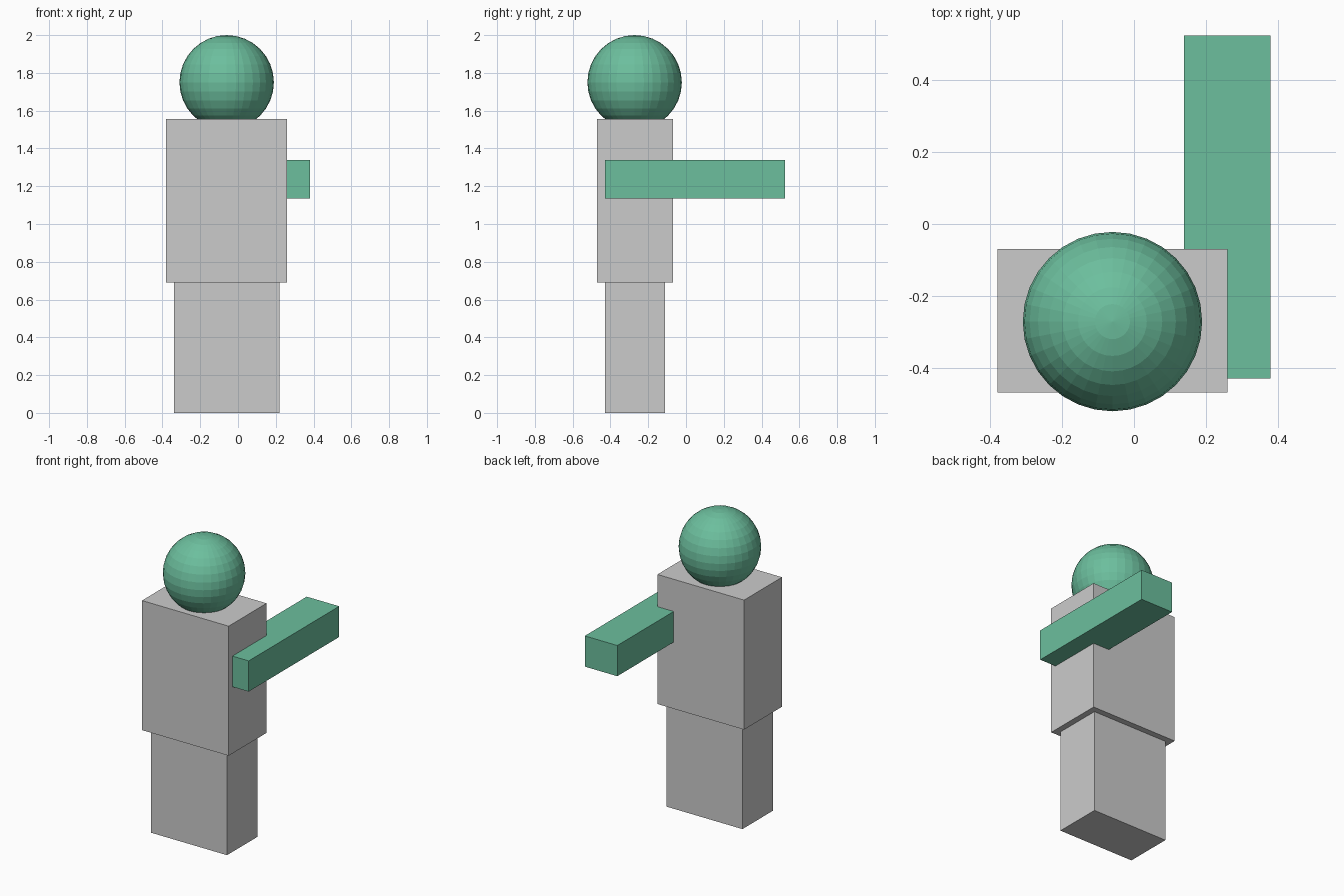
import bpy

if "Cube" in bpy.data.objects:
    bpy.data.objects.remove(bpy.data.objects["Cube"])

green = bpy.data.materials.new("green")
green.diffuse_color = (0.15, 0.52, 0.34, 1)
green.use_nodes = True
green.node_tree.nodes["Principled BSDF"].inputs["Base Color"].default_value = green.diffuse_color


def box(name, lo, hi, material=None):
    """Axis-aligned box between two corners."""
    centre = [(a + b) / 2 for a, b in zip(lo, hi)]
    bpy.ops.mesh.primitive_cube_add(size=1, location=centre)
    obj = bpy.context.object
    obj.name = name
    obj.scale = [b - a for a, b in zip(lo, hi)]
    bpy.ops.object.transform_apply(location=False, rotation=False, scale=True)
    if material:
        obj.data.materials.append(material)
    return obj


# Body blocks
box("legs", (-0.34, -0.43, 0), (0.22, -0.11, 0.69))
box("torso", (-0.38, -0.47, 0.69), (0.26, -0.07, 1.555))

# Single outstretched arm
box("arm", (0.14, -0.43, 1.135), (0.38, 0.525, 1.34), green)

# Faceted head, sunk slightly into the torso
bpy.ops.mesh.primitive_uv_sphere_add(segments=32, ring_count=16, radius=0.25,
                                     location=(-0.06, -0.272, 1.75))
head = bpy.context.object
head.name = "head"
head.data.materials.append(green)
